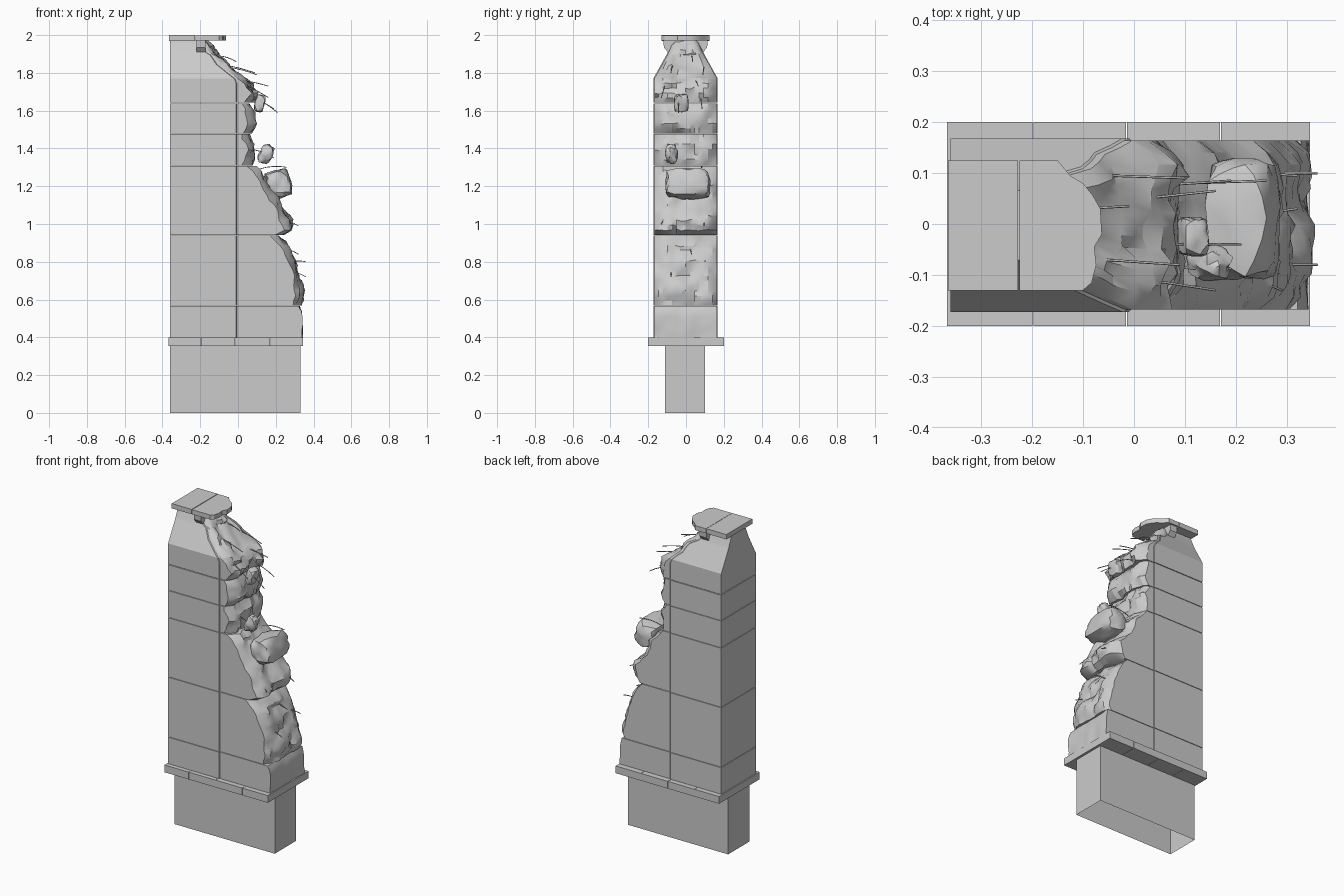
import bpy, bmesh, math, random
from mathutils import Vector, noise

if "Cube" in bpy.data.objects:
    bpy.data.objects.remove(bpy.data.objects["Cube"])

random.seed(4)


def interp(pts, t):
    if t <= pts[0][0]:
        return pts[0][1]
    for (a, u), (b, v) in zip(pts, pts[1:]):
        if t <= b:
            return u + (v - u) * (t - a) / (b - a)
    return pts[-1][1]


def finish(name, bm, angle=28):
    bmesh.ops.recalc_face_normals(bm, faces=bm.faces)
    me = bpy.data.meshes.new(name)
    bm.to_mesh(me)
    bm.free()
    ob = bpy.data.objects.new(name, me)
    bpy.context.collection.objects.link(ob)
    bpy.ops.object.select_all(action='DESELECT')
    ob.select_set(True)
    bpy.context.view_layer.objects.active = ob
    bpy.ops.object.shade_smooth_by_angle(angle=math.radians(angle))
    return ob


def prism(name, outline, lo, hi, axis='z'):
    # extrude a 2D outline between two heights along z or x
    bm = bmesh.new()
    def put(p, h):
        return bm.verts.new((p[0], p[1], h) if axis == 'z' else (h, p[0], p[1]))
    a = [put(p, lo) for p in outline]
    b = [put(p, hi) for p in outline]
    bm.faces.new(a)
    bm.faces.new(b)
    for i in range(len(a)):
        j = (i + 1) % len(a)
        bm.faces.new((a[i], a[j], b[j], b[i]))
    return finish(name, bm)


def box(name, x0, x1, y0, y1, z0, z1):
    return prism(name, [(x0, y0), (x1, y0), (x1, y1), (x0, y1)], z0, z1)


# foundation, open underneath
base = box("foundation", -0.36, 0.33, -0.11, 0.10, 0, 0.358)
bm = bmesh.new()
bm.from_mesh(base.data)
bmesh.ops.delete(bm, geom=[f for f in bm.faces if f.calc_center_median().z < 0.01], context='FACES')
bm.to_mesh(base.data)
bm.free()

# ledge slabs
cuts = [-0.367, -0.199, -0.016, 0.169, 0.345]
for i, (a, b) in enumerate(zip(cuts, cuts[1:])):
    box(f"ledge_slab_{i + 1}", a + (0.002 if i else 0), b, -0.2, 0.2, 0.355, 0.40)

# half-thickness of the wall by height
WIDTH = [(0.4, 0.17), (1.77, 0.17), (1.90, 0.098), (1.97, 0.068)]


def course(name, profile, rough, drop):
    # one masonry course: flat sides, ragged broken end following the profile
    z0, z1 = profile[0][0], profile[-1][0]
    n = max(5, round((z1 - z0) / 0.026))
    zs = {round(z0 + (z1 - z0) * i / n, 4) for i in range(n + 1)}
    zs |= {z for z, _ in WIDTH if z0 < z < z1}
    ny = 14
    bm = bmesh.new()
    rings = []
    for z in sorted(zs):
        w, px = interp(WIDTH, z), interp(profile, z)
        end = []
        for j in range(ny + 1):
            t = 2 * j / ny - 1
            inner = w - 0.004
            p = Vector((px, t * w, z))
            k = abs(t) ** 5
            x = px - drop * k
            x += rough * (noise.noise(p * 13) + 0.55 * noise.noise(p * 34 + Vector((5, 2, 1))))
            zz = z
            if zs and z0 + 0.01 < z < z1 - 0.01 and abs(t) < 0.99:
                zz += 0.35 * rough * noise.noise(p * 40)
            end.append((x, t * inner - 0.002, zz))
        s0 = min(-0.010, end[0][0] - 0.02)
        s1 = min(-0.010, end[-1][0] - 0.02)
        ring = [(-0.36, -w - 0.003, z), (s0, -w - 0.003, z), (s0 + 0.004, -w + 0.002, z)]
        ring += end
        ring += [(s1 + 0.004, w - 0.006, z), (s1, w - 0.002, z), (-0.36, w - 0.002, z)]
        rings.append([bm.verts.new(c) for c in ring])
    for r, s in zip(rings, rings[1:]):
        for i in range(len(r)):
            j = (i + 1) % len(r)
            bm.faces.new((r[i], r[j], s[j], s[i]))
    bm.faces.new(rings[0])
    bm.faces.new(rings[-1])
    return finish(name, bm)


# stacked broken courses
course("course_1", [(0.40, 0.338), (0.53, 0.338), (0.565, 0.325)], 0.008, 0.0)
course("course_2", [(0.568, 0.34), (0.60, 0.347), (0.68, 0.335), (0.80, 0.30),
                    (0.88, 0.265), (0.938, 0.215)], 0.026, 0.035)
course("course_3", [(0.941, 0.235), (0.965, 0.275), (1.02, 0.27), (1.10, 0.225),
                    (1.20, 0.17), (1.26, 0.135), (1.308, 0.085)], 0.03, 0.04)
course("course_4", [(1.311, 0.07), (1.35, 0.085), (1.42, 0.08), (1.477, 0.045)], 0.028, 0.035)
course("course_5", [(1.480, 0.055), (1.53, 0.095), (1.59, 0.085), (1.638, 0.06)], 0.026, 0.035)
course("course_6", [(1.642, 0.07), (1.69, 0.085), (1.74, 0.055), (1.80, 0.00),
                    (1.84, -0.05), (1.90, -0.11), (1.972, -0.16)], 0.035, 0.03)

# cap slabs, the second one with a broken edge, and the bracket beneath
box("cap_slab_end", -0.365, -0.228, -0.13, 0.125, 1.97, 2.0)
prism("cap_slab_broken", [(-0.225, -0.13), (-0.10, -0.13), (-0.083, -0.115), (-0.074, -0.08),
                          (-0.078, -0.045), (-0.063, -0.02), (-0.066, 0.03), (-0.08, 0.055),
                          (-0.10, 0.08), (-0.125, 0.095), (-0.15, 0.125), (-0.225, 0.125)],
      1.971, 1.999)
prism("cap_bracket", [(-0.088, 1.90), (0.083, 1.90), (0.112, 1.935), (0.115, 1.972),
                      (-0.12, 1.972), (-0.117, 1.935)], -0.22, -0.172, axis='x')


def rock(name, c, size, blocky, rough, tilt=0.0):
    # rounded rubble lump, between a sphere and a box
    bm = bmesh.new()
    bmesh.ops.create_icosphere(bm, subdivisions=3, radius=1)
    for v in bm.verts:
        d = v.co.normalized()
        cube = d / max(abs(d.x), abs(d.y), abs(d.z))
        p = d.lerp(cube, blocky)
        p *= 1 + rough * noise.noise(d * 1.7 + Vector(c) * 20)
        q = Vector((p.x * size[0], p.y * size[1], p.z * size[2]))
        x = q.x * math.cos(tilt) + q.z * math.sin(tilt)
        z = -q.x * math.sin(tilt) + q.z * math.cos(tilt)
        v.co = Vector(c) + Vector((x, q.y, z))
    return finish(name, bm, 35)


rock("large_rubble", (0.215, 0.012, 1.21), (0.065, 0.118, 0.075), 0.7, 0.15, -0.25)
rock("medium_rubble", (0.147, -0.076, 1.37), (0.036, 0.032, 0.052), 0.35, 0.3, 0.5)
rock("small_rubble", (0.115, -0.025, 1.64), (0.026, 0.038, 0.046), 0.7, 0.15, 0.2)


# bent reinforcing rods poking out of the break
def rod(name, a, b, sag):
    cu = bpy.data.curves.new(name, 'CURVE')
    cu.dimensions = '3D'
    cu.bevel_depth = 0.0024
    cu.bevel_resolution = 1
    cu.use_fill_caps = True
    sp = cu.splines.new('POLY')
    sp.points.add(4)
    for i, p in enumerate(sp.points):
        t = i / 4
        q = Vector(a).lerp(Vector(b), t)
        p.co = (q.x, q.y, q.z + sag * 4 * t * (1 - t), 1)
    ob = bpy.data.objects.new(name, cu)
    bpy.context.collection.objects.link(ob)


RODS = [((-0.05, 0.095, 1.83), (0.10, 0.09, 1.79)), ((-0.06, -0.07, 1.84), (0.09, -0.08, 1.80)),
        ((-0.10, 0.03, 1.89), (-0.01, 0.035, 1.86)), ((0.02, 0.05, 1.76), (0.16, 0.065, 1.73)),
        ((0.03, -0.11, 1.74), (0.16, -0.13, 1.67)), ((0.04, -0.04, 1.70), (0.21, -0.04, 1.59)),
        ((0.04, 0.075, 1.67), (0.19, 0.085, 1.61)), ((0.04, -0.085, 1.40), (0.19, -0.088, 1.35)),
        ((0.11, 0.08, 1.29), (0.26, 0.085, 1.30)), ((0.22, 0.10, 1.03), (0.32, 0.095, 0.99)),
        ((0.22, -0.10, 1.05), (0.29, -0.13, 1.00)), ((0.27, 0.10, 0.80), (0.36, 0.10, 0.80)),
        ((0.28, -0.08, 0.75), (0.36, -0.08, 0.72)), ((0.25, 0.02, 0.87), (0.32, 0.03, 0.84))]
for i, (a, b) in enumerate(RODS):
    rod(f"rebar_{i + 1}", a, b, random.uniform(0.002, 0.012))
